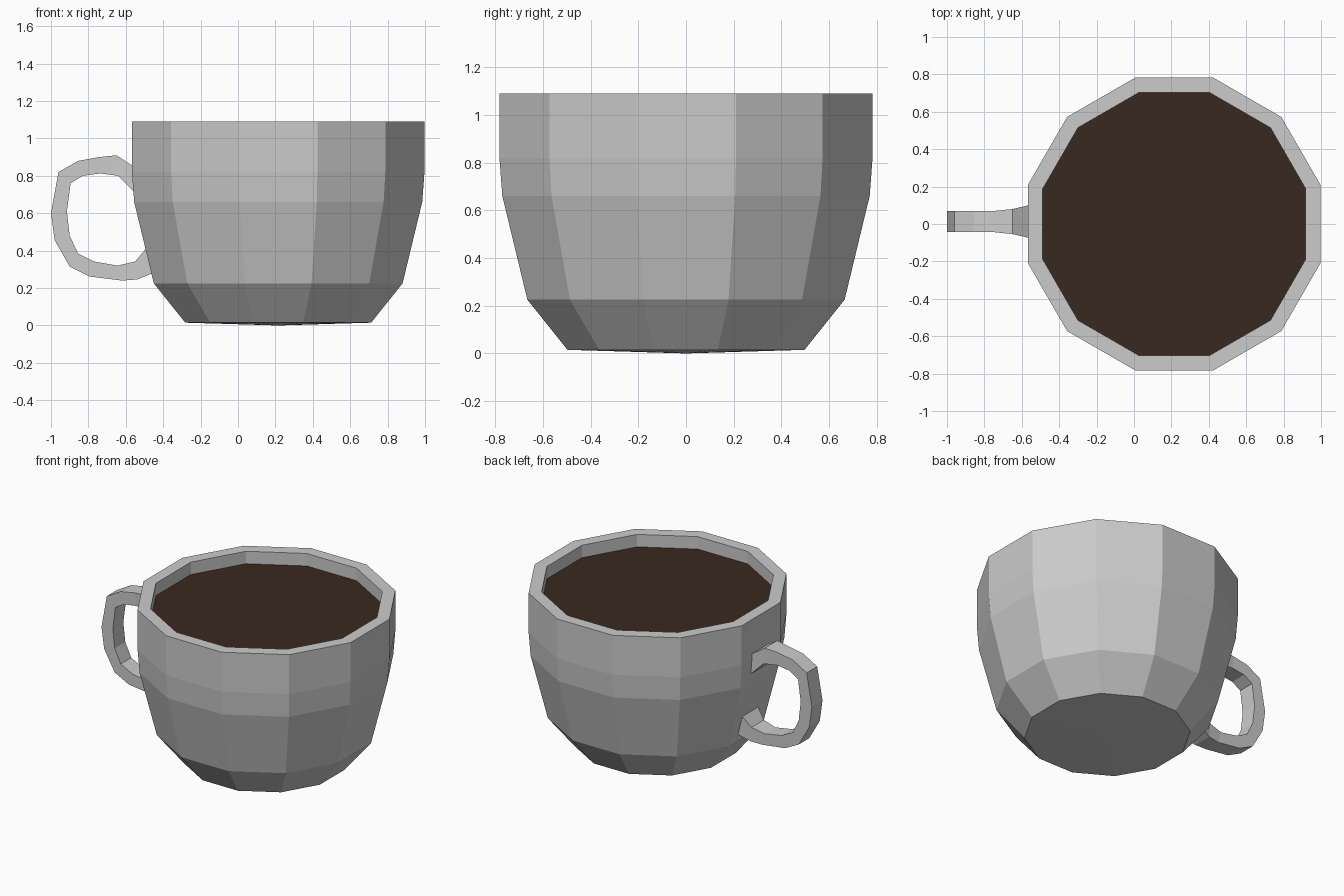
import bpy
import bmesh
from math import cos, sin, pi

default = bpy.data.objects.get("Cube")
if default:
    bpy.data.objects.remove(default)

SIDES = 12
CUP_X = 0.215
HANDLE_Y = 0.013


def finish(name, bm, location):
    bmesh.ops.recalc_face_normals(bm, faces=bm.faces)
    mesh = bpy.data.meshes.new(name)
    bm.to_mesh(mesh)
    bm.free()
    obj = bpy.data.objects.new(name, mesh)
    obj.location = location
    bpy.context.collection.objects.link(obj)
    return obj


def add_ring(bm, flat_radius, z):
    # Polygon with flats facing the axes, sized by its flat-to-centre distance
    r = flat_radius / cos(pi / SIDES)
    angles = [(i + 0.5) * 2 * pi / SIDES for i in range(SIDES)]
    return [bm.verts.new((r * cos(a), r * sin(a), z)) for a in angles]


def bridge(bm, a, b):
    n = len(a)
    for i in range(n):
        j = (i + 1) % n
        bm.faces.new((a[i], a[j], b[j], b[i]))


def fan(bm, ring, z):
    centre = bm.verts.new((0, 0, z))
    for i in range(len(ring)):
        bm.faces.new((ring[i - 1], ring[i], centre))


# Cup: outer wall, rim and inner wall as one turned profile
profile = [
    (0.497, 0.015), (0.665, 0.225), (0.77, 0.66), (0.782, 0.82), (0.782, 1.09),
    (0.703, 1.09), (0.703, 0.82), (0.69, 0.66), (0.59, 0.25), (0.45, 0.1),
]
bm = bmesh.new()
rings = [add_ring(bm, r, z) for r, z in profile]
for lower, upper in zip(rings, rings[1:]):
    bridge(bm, lower, upper)
fan(bm, rings[0], 0)
fan(bm, rings[-1], 0.1)
finish("cup", bm, (CUP_X, 0, 0))

# Drink: flat surface just below the rim
bm = bmesh.new()
bm.faces.new(add_ring(bm, 0.703, 1.005))
drink = finish("drink", bm, (CUP_X, 0, 0))
coffee = bpy.data.materials.new("coffee")
coffee.use_nodes = True
colour = (0.04, 0.022, 0.014, 1)
coffee.diffuse_color = colour
for node in coffee.node_tree.nodes:
    if node.type == "BSDF_PRINCIPLED":
        node.inputs["Base Color"].default_value = colour
drink.data.materials.append(coffee)

# Handle: rectangular sections from outer and inner edges, flared at the cup
outer = [
    (-0.55, 0.845), (-0.65, 0.91), (-0.745, 0.9), (-0.855, 0.88),
    (-0.96, 0.82), (-1, 0.6), (-0.98, 0.455), (-0.9, 0.315),
    (-0.795, 0.262), (-0.62, 0.24), (-0.54, 0.246), (-0.45, 0.282),
]
inner = [
    (-0.545, 0.702), (-0.64, 0.8), (-0.735, 0.813), (-0.83, 0.8),
    (-0.895, 0.76), (-0.915, 0.61), (-0.9, 0.48), (-0.855, 0.385),
    (-0.77, 0.342), (-0.645, 0.32), (-0.55, 0.342), (-0.48, 0.425),
]
half_widths = [0.057] * len(outer)
half_widths[0] = half_widths[-1] = 0.09
half_widths[1] = half_widths[-2] = 0.067
bm = bmesh.new()
sections = []
for (xo, zo), (xi, zi), w in zip(outer, inner, half_widths):
    corners = [(xo, -w, zo), (xo, w, zo), (xi, w, zi), (xi, -w, zi)]
    sections.append([bm.verts.new(c) for c in corners])
for a, b in zip(sections, sections[1:]):
    bridge(bm, a, b)
for end in (sections[0], sections[-1]):
    bm.faces.new(end)
finish("handle", bm, (0, HANDLE_Y, 0))
